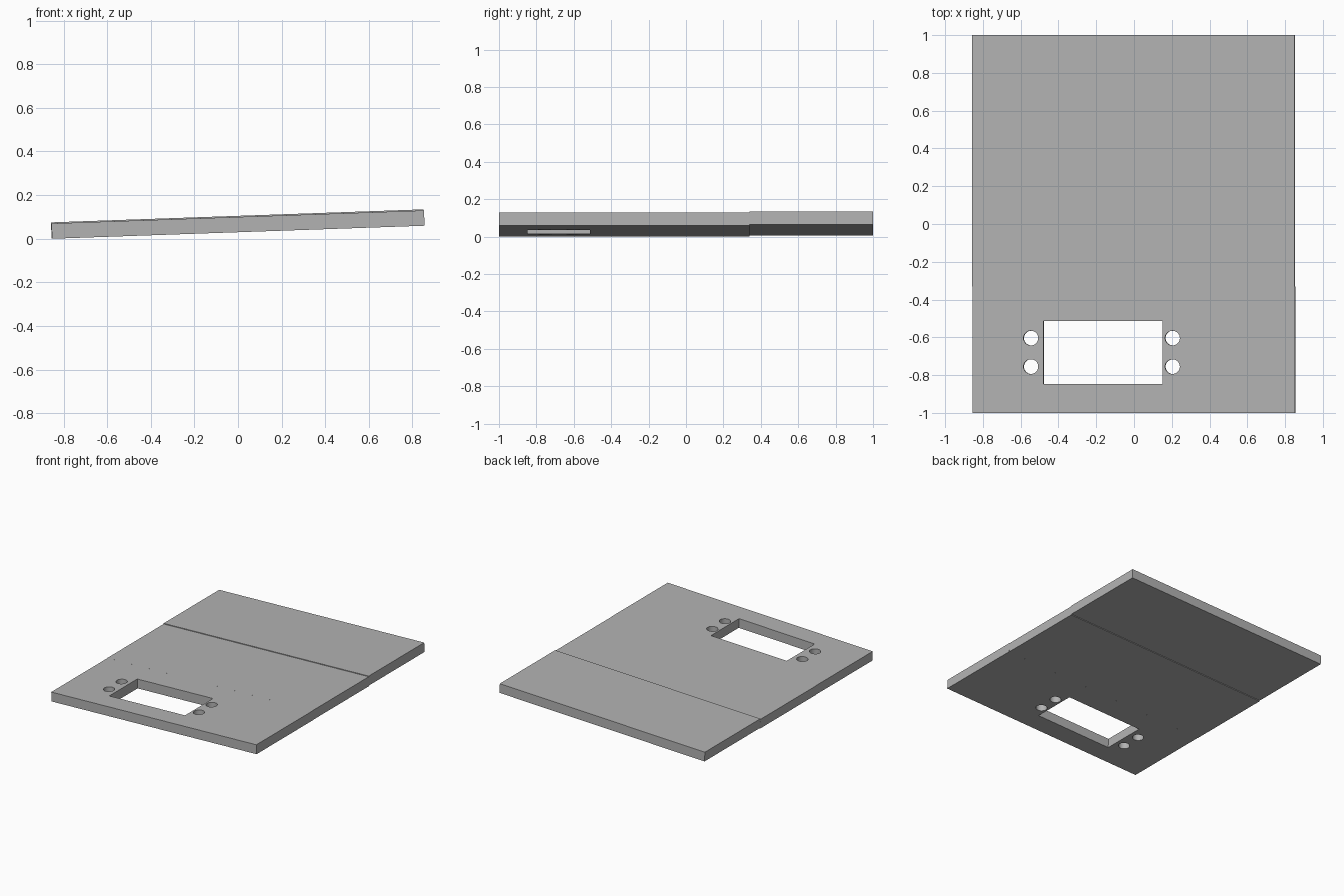
import bpy
from math import radians, sin, cos

if "Cube" in bpy.data.objects:
    bpy.data.objects.remove(bpy.data.objects["Cube"])

WIDTH, THICK, TILT = 1.709, 0.07, radians(2)
BASE_Z = WIDTH / 2 * sin(TILT) + THICK / 2 * cos(TILT)

grey = bpy.data.materials.new("light_grey")
grey.use_nodes = True
color = (0.45, 0.45, 0.45, 1)
grey.diffuse_color = color
grey.node_tree.nodes["Principled BSDF"].inputs["Base Color"].default_value = color


def box(name, x0, x1, y0, y1, height):
    """Box centred on its own height, with the scale applied."""
    bpy.ops.mesh.primitive_cube_add(size=1, location=((x0 + x1) / 2, (y0 + y1) / 2, 0))
    ob = bpy.context.object
    ob.name = name
    ob.scale = (x1 - x0, y1 - y0, height)
    bpy.ops.object.transform_apply(location=True, rotation=False, scale=True)
    ob.data.materials.append(grey)
    return ob


def cut(target, cutter):
    """Subtract the cutter and remove it."""
    mod = target.modifiers.new("hole", 'BOOLEAN')
    mod.operation, mod.solver, mod.object = 'DIFFERENCE', 'EXACT', cutter
    bpy.context.view_layer.objects.active = target
    bpy.ops.object.modifier_apply(modifier=mod.name)
    bpy.data.objects.remove(cutter)


# Three plates side by side, the back one slightly raised
half = WIDTH / 2
front = box("front_plate", -half, half, -1, -0.33, THICK)
middle = box("middle_plate", -half, half, -0.33, 0.34, THICK)
back = box("back_plate", -half, half, 0.34, 1, THICK)

# Rectangular window with two round screw holes on each side
cut(front, box("window_cutter", -0.478, 0.153, -0.847, -0.514, 1))
for x in (-0.545, 0.205):
    for y in (-0.755, -0.604):
        bpy.ops.mesh.primitive_cylinder_add(vertices=32, radius=0.039, depth=1, location=(x, y, 0))
        hole = bpy.context.object
        hole.data.materials.append(grey)
        cut(front, hole)

# Tilt the plates so the left edge is higher
for plate, dx, dz in ((front, 0, 0), (middle, -0.002, 0), (back, -0.002, 0.005)):
    plate.rotation_euler.y = -TILT
    plate.location = (dx, 0, BASE_Z + dz)

# Smooth hole walls, sharp plate edges
bpy.ops.object.select_all(action='DESELECT')
front.select_set(True)
bpy.context.view_layer.objects.active = front
bpy.ops.object.shade_smooth_by_angle(angle=radians(30))
